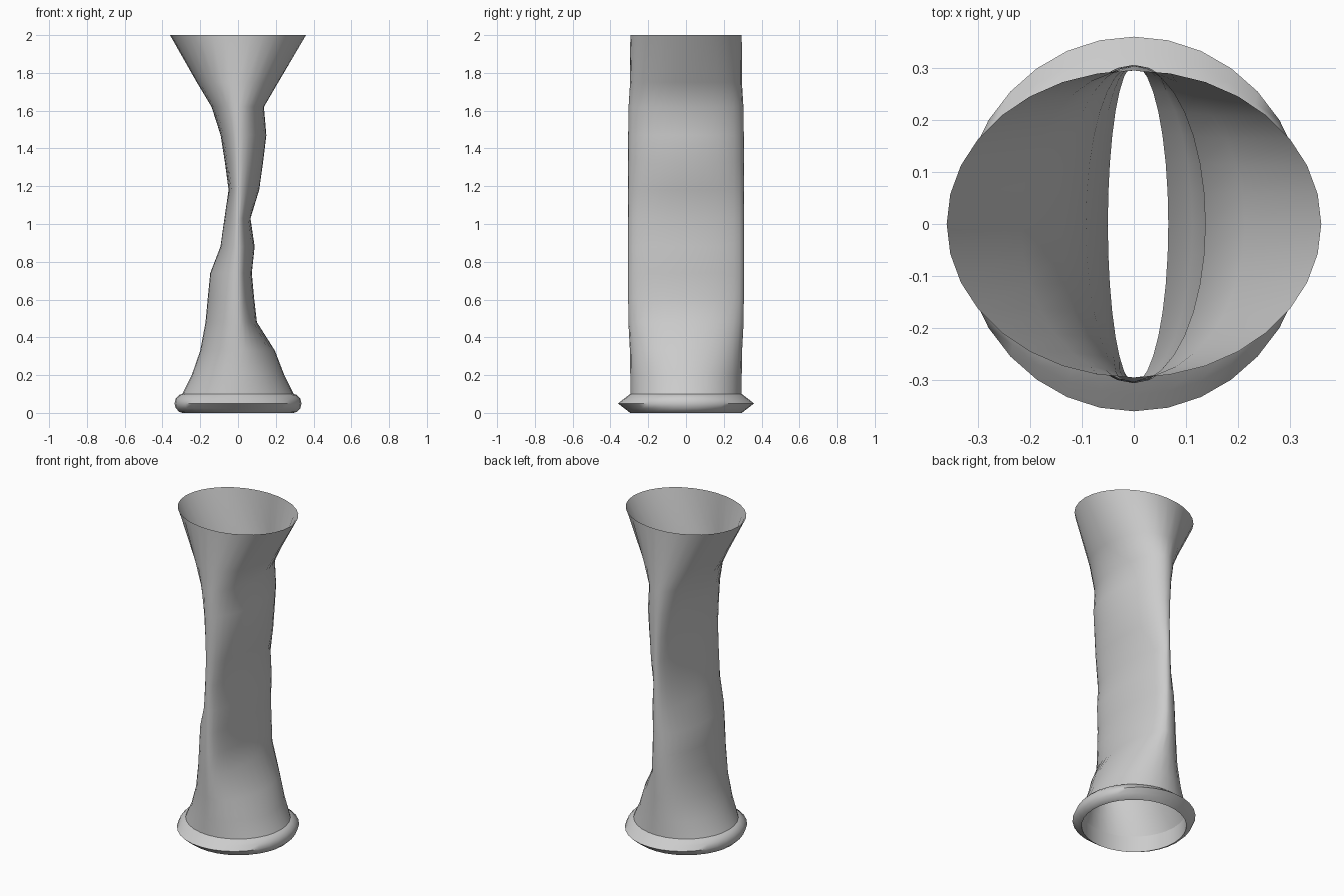
import bpy, bmesh, math

SIDES = 32


def loft(name, sections, close=False):
    """Skin rings of (z, left radius, right radius, depth radius)."""
    bm = bmesh.new()
    rings = []
    for z, left, right, depth in sections:
        ring = []
        for i in range(SIDES):
            a = 2 * math.pi * i / SIDES
            c = math.cos(a)
            ring.append(bm.verts.new((c * (right if c > 0 else left), depth * math.sin(a), z)))
        rings.append(ring)
    pairs = list(zip(rings, rings[1:]))
    if close:
        pairs.append((rings[-1], rings[0]))
    for lo, hi in pairs:
        for i in range(SIDES):
            j = (i + 1) % SIDES
            bm.faces.new((lo[i], lo[j], hi[j], hi[i]))
    mesh = bpy.data.meshes.new(name)
    bm.to_mesh(mesh)
    bm.free()
    obj = bpy.data.objects.new(name, mesh)
    bpy.context.collection.objects.link(obj)
    bpy.ops.object.select_all(action='DESELECT')
    obj.select_set(True)
    bpy.context.view_layer.objects.active = obj
    bpy.ops.object.shade_smooth_by_angle(angle=math.radians(50))
    return obj


# Open, pinched sleeve: uneven left and right walls, nearly constant depth
loft("pinched_sleeve", [
    (0.10, 0.295, 0.295, 0.295),
    (0.20, 0.245, 0.245, 0.295),
    (0.33, 0.20, 0.195, 0.297),
    (0.48, 0.172, 0.10, 0.305),
    (0.61, 0.16, 0.085, 0.306),
    (0.74, 0.147, 0.073, 0.306),
    (0.88, 0.093, 0.088, 0.306),
    (1.03, 0.072, 0.066, 0.306),
    (1.18, 0.05, 0.112, 0.306),
    (1.33, 0.07, 0.133, 0.306),
    (1.47, 0.092, 0.15, 0.306),
    (1.62, 0.14, 0.137, 0.304),
    (1.75, 0.218, 0.213, 0.296),
    (2.00, 0.36, 0.36, 0.295),
])

# Rolled hem: rounded at the sides, pointed at front and back
loft("rolled_hem", [
    (0.00, 0.295, 0.295, 0.295),
    (0.005, 0.31, 0.31, 0.302),
    (0.025, 0.33, 0.33, 0.328),
    (0.05, 0.336, 0.336, 0.36),
    (0.075, 0.33, 0.33, 0.328),
    (0.095, 0.312, 0.312, 0.302),
    (0.10, 0.295, 0.295, 0.295),
])

# Inner wall of the hem
loft("hem_lining", [
    (0.10, 0.295, 0.295, 0.295),
    (0.00, 0.295, 0.295, 0.295),
])
